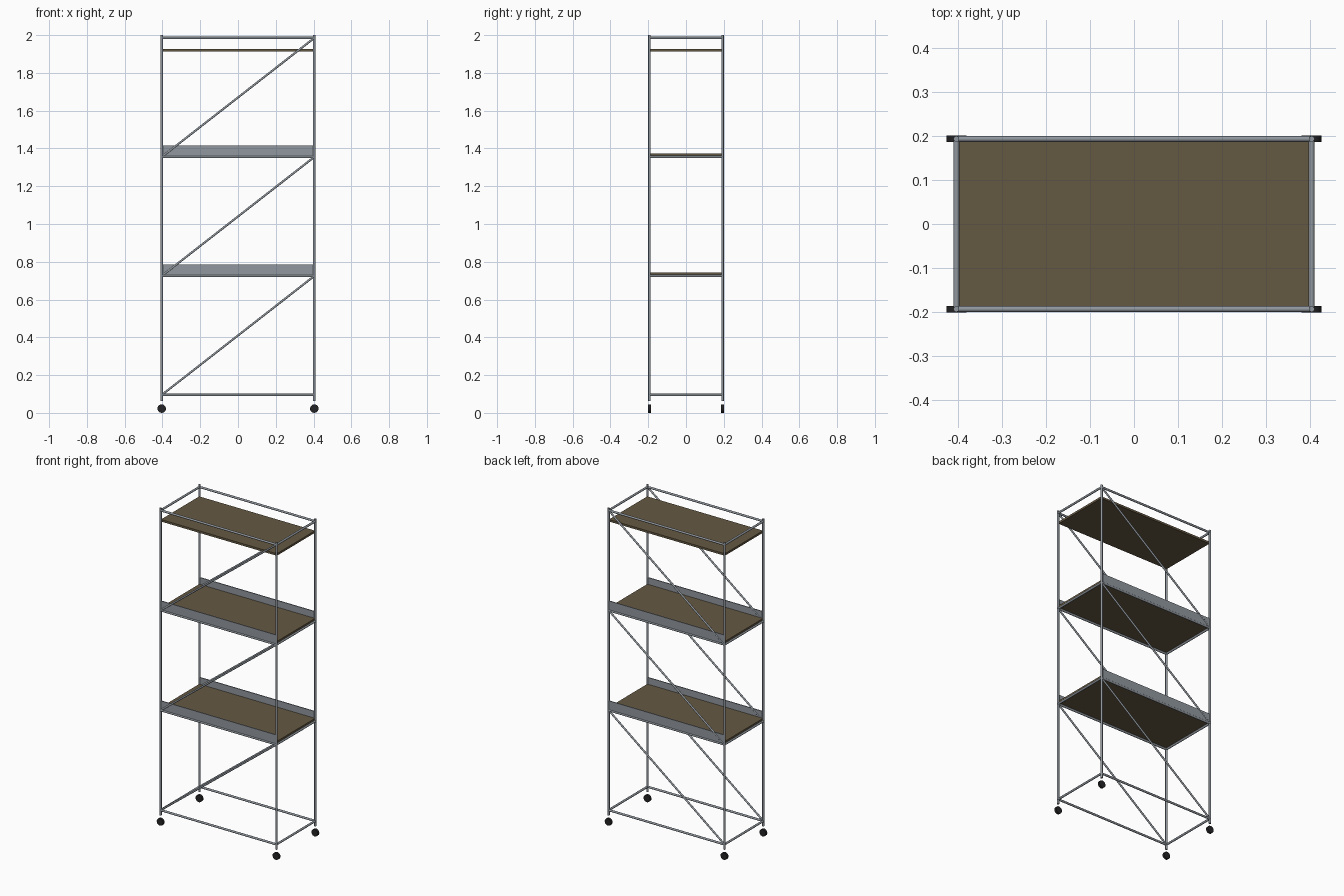
import bpy
from mathutils import Vector

if "Cube" in bpy.data.objects:
    bpy.data.objects.remove(bpy.data.objects["Cube"])


def make_material(name, rgb):
    m = bpy.data.materials.new(name)
    m.use_nodes = True
    m.diffuse_color = (*rgb, 1)
    m.node_tree.nodes["Principled BSDF"].inputs["Base Color"].default_value = (*rgb, 1)
    return m


STEEL = make_material("grey steel", (0.28, 0.31, 0.34))
WOOD = make_material("brown board", (0.13, 0.098, 0.055))
RUBBER = make_material("black rubber", (0.017, 0.017, 0.019))

PX, PY = 0.404, 0.1935          # post centre lines
R = 0.0065                      # tube radius
LEVELS = [0.095, 0.725, 1.355, 1.985]


def tube(name, a, b, radius=R, mat=STEEL, sides=16):
    a, b = Vector(a), Vector(b)
    d = b - a
    bpy.ops.mesh.primitive_cylinder_add(
        vertices=sides, radius=radius, depth=d.length, location=(a + b) / 2,
        rotation=d.to_track_quat("Z", "Y").to_euler())
    o = bpy.context.object
    o.name = name
    o.data.materials.append(mat)
    bpy.ops.object.shade_smooth_by_angle()
    return o


def box(name, centre, size, mat):
    bpy.ops.mesh.primitive_cube_add(size=1, location=centre)
    o = bpy.context.object
    o.name = name
    o.scale = size
    bpy.ops.object.transform_apply(location=False, rotation=False, scale=True)
    o.data.materials.append(mat)
    return o


# Corner posts and caster wheels
for sy, depth in ((-1, "front"), (1, "back")):
    for sx, side in ((-1, "right"), (1, "left")):
        x, y = sx * PX, sy * PY
        tube(f"{depth}_{side}_post", (x, y, 0.064), (x, y, 2))
        tube(f"{depth}_{side}_wheel", (x, y - 0.0075, 0.0225), (x, y + 0.0075, 0.0225),
             0.0225, RUBBER, 20)

# Horizontal rails at each level
for i, z in enumerate(LEVELS):
    for s, depth, side in ((-1, "front", "right"), (1, "back", "left")):
        tube(f"{depth}_rail_{i}", (-PX, s * PY, z), (PX, s * PY, z))
        tube(f"{side}_rail_{i}", (s * PX, -PY, z), (s * PX, PY, z))

# Diagonal braces on the front and back
for i, (low, high) in enumerate(zip(LEVELS, LEVELS[1:])):
    for s, depth in ((-1, "front"), (1, "back")):
        tube(f"{depth}_brace_{i}", (-PX, s * PY, low), (PX, s * PY, high), 0.0055)

# Shelf boards
for name, z in (("lower", 0.737), ("middle", 1.367), ("top", 1.92)):
    box(f"{name}_shelf", (0, 0, z), (2 * PX, 2 * PY - 0.006, 0.013), WOOD)

# Upright edge plates along the two lower shelves
for name, z in (("lower", LEVELS[1]), ("middle", LEVELS[2])):
    for s, depth in ((-1, "front"), (1, "back")):
        box(f"{name}_{depth}_edge_plate", (0, s * PY, z + 0.03), (2 * PX, 0.006, 0.062), STEEL)
